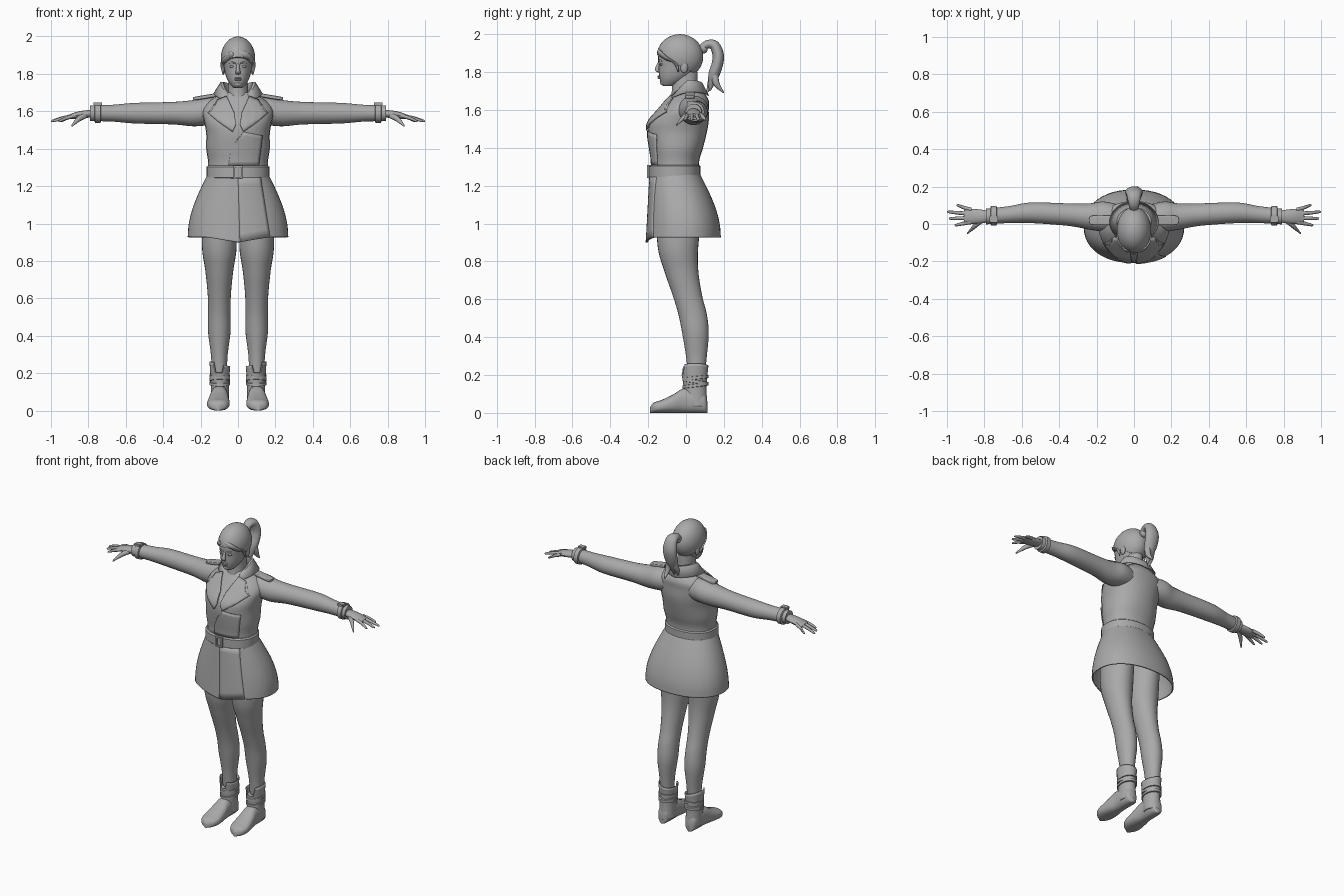
import bpy, bmesh, math
from mathutils import Vector
from mathutils.bvhtree import BVHTree

old = bpy.data.objects.get("Cube")
if old:
    bpy.data.objects.remove(old)

grey = bpy.data.materials.new("plain_grey")
grey.use_nodes = True
grey.diffuse_color = (.4, .4, .4, 1)
grey.node_tree.nodes["Principled BSDF"].inputs["Base Color"].default_value = grey.diffuse_color
X, Y, Z = Vector((1, 0, 0)), Vector((0, 1, 0)), Vector((0, 0, 1))


def finish(name, bm, mirror=False, thick=0):
    bmesh.ops.recalc_face_normals(bm, faces=bm.faces[:])
    mesh = bpy.data.meshes.new(name)
    bm.to_mesh(mesh)
    bm.free()
    mesh.materials.append(grey)
    mesh.polygons.foreach_set("use_smooth", [True] * len(mesh.polygons))
    mesh.set_sharp_from_angle(angle=math.radians(40))
    ob = bpy.data.objects.new(name, mesh)
    bpy.context.collection.objects.link(ob)
    if thick:
        mod = ob.modifiers.new("thickness", "SOLIDIFY")
        mod.thickness, mod.offset = thick, 0
    if mirror:
        ob.modifiers.new("mirror", "MIRROR")
    return ob


def skin(name, rows, closed=True, cap=True, **options):
    """Quads between rows of points."""
    bm = bmesh.new()
    verts = [[bm.verts.new(p) for p in row] for row in rows]
    n = len(verts[0])
    for a, b in zip(verts, verts[1:]):
        for i in range(n if closed else n - 1):
            j = (i + 1) % n
            bm.faces.new((a[i], a[j], b[j], b[i]))
    if closed and cap:
        bm.faces.new(verts[0])
        bm.faces.new(verts[-1])
    return finish(name, bm, **options)


def spline(rings, steps):
    points = [Vector((*r[:4], r[-1])) for r in rings]
    last = len(points) - 1
    out = []
    for i in range(last):
        start, end = points[i], points[i + 1]
        leave = (end - points[max(i - 1, 0)]) / 2
        arrive = (points[min(i + 2, last)] - start) / 2
        for s in range(steps):
            t = s / steps
            ease = t * t * (3 - 2 * t)
            out.append(start + (end - start) * ease + leave * (t * (1 - t) ** 2)
                       - arrive * (t * t * (1 - t)))
    return out + [points[last]]


def loft(name, rings, u, v=None, sides=28, steps=5, power=2, warp=None, **options):
    """Rings are x, y, z, half size along u and, unless round, half size along v."""
    path = spline(rings, steps)
    rows = []
    for k, ring in enumerate(path):
        ahead, behind = path[min(k + 1, len(path) - 1)], path[max(k - 1, 0)]
        w = v or Vector((ahead - behind)[:3]).cross(u).normalized()
        row = []
        for i in range(sides):
            angle = math.tau * i / sides
            c, s = math.cos(angle), math.sin(angle)
            p = (Vector(ring[:3]) + u * ring[3] * math.copysign(abs(c) ** (2 / power), c)
                 + w * ring[4] * math.copysign(abs(s) ** (2 / power), s))
            row.append(warp(p) if warp else p)
        rows.append(row)
    return skin(name, rows, **options)


def upright(name, rings, x=0, **options):
    """Rings are z, front y, back y, half width."""
    return loft(name, [(x, (front + back) / 2, z, half, (back - front) / 2)
                       for z, front, back, half in rings], X, Y, **options)


def band(name, centre, a, b, width, u, v, lip=.008, **options):
    """A raised strap around a limb or the waist."""
    axis = u.cross(v)
    rings = []
    for along, grow in ((-1, 0), (-.8, lip), (.8, lip), (1, 0)):
        p = Vector(centre) + axis * along * width / 2
        rings.append((*p, a + grow, b + grow))
    return loft(name, rings, u, v, steps=1, **options)


def place(name, bm, size, centre, **options):
    bmesh.ops.scale(bm, vec=size, verts=bm.verts[:])
    bmesh.ops.translate(bm, vec=centre, verts=bm.verts[:])
    return finish(name, bm, **options)


def ball(name, centre, size, **options):
    bm = bmesh.new()
    bmesh.ops.create_uvsphere(bm, u_segments=24, v_segments=16, radius=1)
    return place(name, bm, size, centre, **options)


def box(name, centre, size, **options):
    bm = bmesh.new()
    bmesh.ops.create_cube(bm, size=1)
    bmesh.ops.bevel(bm, geom=bm.edges[:], offset=.1, segments=2, affect="EDGES")
    return place(name, bm, size, centre, **options)


def patch(name, outline, base, lift, **options):
    """An x-z outline laid over the front of a base part."""
    tree = BVHTree.FromPolygons([v.co for v in base.data.vertices],
                                [tuple(p.vertices) for p in base.data.polygons])
    bm = bmesh.new()
    bm.faces.new([bm.verts.new((x, -1, z)) for x, z in outline])
    bmesh.ops.triangulate(bm, faces=bm.faces[:])
    for _ in range(3):
        bmesh.ops.subdivide_edges(bm, edges=bm.edges[:], cuts=1, use_grid_fill=True)
    for v in bm.verts:
        hit = tree.ray_cast(v.co, Y)[0] or tree.find_nearest(v.co)[0]
        v.co.y = hit.y - lift
    return finish(name, bm, thick=.008, **options)


# Coat body
torso = upright("coat_body", [
    (1.25, -.18, .07, .16), (1.33, -.18, .07, .16), (1.4, -.19, .09, .17), (1.48, -.2, .11, .17),
    (1.54, -.19, .12, .18), (1.6, -.14, .12, .19), (1.65, -.1, .12, .16), (1.7, -.06, .09, .08)], power=2.2)


# Skirt flaring in a quarter sine, dipping at the front overlap
def dip(p):
    low = max(0, 1.2 - p.z) * max(0, 1 - abs(p.x) * 6)
    return p - Z * low * .1 if p.y < -.1 else p


flare = []
for i in range(7):
    t = i / 6
    swell = math.sin(t * math.pi / 2) / 10
    flare.append((1.26 - t / 3, -.185 - t / 50, .07 + 1.1 * swell, .16 + 1.05 * swell))
skirt = upright("coat_skirt", flare, sides=48, power=2.2, warp=dip, cap=False, thick=.008)
patch("skirt_overlap", [(0, 1.25), (.01, .9), (.17, .93), (.12, 1.25)], skirt, .004)
patch("front_overlap", [(.03, 1.49), (-.01, 1.44), (-.04, 1.38), (-.05, 1.31), (.11, 1.31), (.13, 1.47)],
      torso, .003)
patch("lapel", [(.06, 1.68), (.11, 1.66), (.13, 1.62), (.13, 1.61), (.16, 1.59), (.1, 1.54),
                (.03, 1.49), (.01, 1.53), (.02, 1.59)], torso, .01, mirror=True)

# Belt and buckle
waist = Vector((0, -.06, 1.275))
band("belt", waist, .16, .128, .07, X, Y, sides=40, power=2.2)
buckle = waist - Y * .138
for side in (-1, 1):
    box("buckle_side", buckle + X * side * .02, (.01, .014, .07))
    box("buckle_bar", buckle + Z * side * .03, (.05, .014, .01))

# Folded collar, open at the front
rows = []
for radius, z, fall in ((.065, 1.67, 0), (.075, 1.735, .07), (.085, 1.735, .07), (.12, 1.675, .03)):
    row = []
    for i in range(33):
        angle = math.radians(-150 + 300 * i / 32)
        s, c = math.sin(angle), math.cos(angle)
        row.append((1.07 * radius * s, .01 + .9 * radius * c, z + .02 * abs(s) + fall * min(0, c)))
    rows.append(row)
skin("collar", rows, closed=False, thick=.007)

# Sleeves, shoulder tabs and wrist straps
loft("sleeve", [(.07, .03, 1.6, .07), (.16, .04, 1.6, .08, .075), (.24, .04, 1.59, .07), (.35, .05, 1.59, .06),
                (.55, .06, 1.59, .055), (.67, .05, 1.59, .045), (.79, .04, 1.59, .042)], Y, Z, mirror=True)
wrist = Vector((.75, .045, 1.59))
band("wrist_strap", wrist, .044, .044, .035, Y, Z, mirror=True)
box("strap_buckle", wrist + Z * .05 - Y * .02, (.045, .035, .016), mirror=True)
loft("shoulder_tab", [(.1, .02, 1.69, .025, .01), (.22, .02, 1.67, .025, .01), (.24, .02, 1.67, .01, .005)],
     Y, Z, power=5, mirror=True)

# Hands with fanned fingers
loft("palm", [(.77, .04, 1.59, .03, .02), (.85, .04, 1.58, .04, .02), (.91, .04, 1.57, .035, .01)],
     Y, Z, sides=16, mirror=True)
for i, (finger, tip) in enumerate((("index", .96), ("middle", .99), ("ring", 1), ("little", .95))):
    root, fan = .01 + i * .022, (i - 1.2) * .013
    loft(finger + "_finger", [(.87, root, 1.577, .011), (.87 / 2 + tip / 2, root + fan / 2, 1.565, .01),
                              (tip - .01, root + fan, 1.55, .007), (tip, root + fan, 1.547, .002)],
         Y, Z, sides=10, mirror=True)
loft("thumb", [(.81, .02, 1.58, .015), (.85, -.01, 1.56, .014), (.89, -.05, 1.52, .004)],
     Y, sides=12, mirror=True)

# Legs
leg = .1
upright("leg", [(.2, .01, .1, .04), (.3, 0, .11, .045), (.42, -.02, .12, .06), (.52, -.04, .11, .06),
                (.62, -.07, .085, .062), (.75, -.115, .065, .075), (.88, -.15, .065, .093),
                (1.1, -.16, .09, .09)], x=leg, mirror=True)


# Boots with a notched, slanting cuff
def notch(p):
    rise = max(0, p.z - .17)
    if p.y < .02 and abs(p.x - leg) < .022:
        return p - Z * rise * .6
    return p + Z * rise * (p.x - leg) * 3


def ankle_tilt(p):
    return p + Z * tilt * (p.y - .05)


upright("boot_shaft", [(.03, 0, .11, .045), (.14, -.01, .105, .045), (.25, -.02, .115, .052)],
        x=leg - .003, warp=notch, cap=False, thick=.007, mirror=True)
loft("boot_foot", [(leg + max(0, -y) / 25, y, height, half, height) for y, half, height in (
    (.113, .01, .03), (.1, .035, .05), (.05, .045, .06), (-.01, .047, .065), (-.07, .056, .048),
    (-.13, .06, .034), (-.17, .045, .027), (-.19, .01, .015))], X, Z, power=2.4, mirror=True)
for i, tilt in enumerate((.12, -.15, .1)):
    band("boot_strap", (leg - .003, .05, .145 + i * .02), .047, .06, .018, X, Y,
         warp=ankle_tilt, mirror=True)

# Neck and head
upright("neck", [(1.58, -.1, .06, .07), (1.7, -.075, .06, .055), (1.8, -.08, .06, .05)])
upright("head", [(1.725, -.118, -.07, .02), (1.735, -.13, -.04, .033), (1.76, -.138, 0, .052),
                 (1.79, -.142, .035, .065), (1.83, -.143, .06, .074), (1.88, -.147, .075, .08),
                 (1.93, -.135, .07, .075), (1.97, -.09, .03, .04)], power=2.1)
loft("nose", [(0, -.138, 1.86, .007), (0, -.146, 1.84, .008), (0, -.153, 1.815, .012),
              (0, -.148, 1.802, .013, .008), (0, -.14, 1.797, .005)], X, Y, sides=14)
for lip, z in (("upper_lip", 1.777), ("lower_lip", 1.769)):
    ball(lip, (0, -.14, z), (.02, .01, .005))
ball("chin", (0, -.12, 1.745), (.022, .018, .015))
ball("eye", (.03, -.13, 1.84), (.015, .01, .007), mirror=True)
loft("brow", [(.012, -.146, 1.856, .003), (.032, -.138, 1.862, .004), (.052, -.12, 1.857, .002)],
     Y, Z, sides=8, mirror=True)
ball("ear", (.078, -.01, 1.825), (.01, .02, .03), mirror=True)

# Hair cap trimmed along a sloping hairline
bm = bmesh.new()
bmesh.ops.create_uvsphere(bm, u_segments=32, v_segments=24, radius=1)
cut = bmesh.ops.bisect_plane(bm, geom=bm.verts[:] + bm.edges[:] + bm.faces[:], plane_co=(0, -1, .07),
                             plane_no=(0, -.5, -1), clear_outer=True)
bmesh.ops.edgeloop_fill(bm, edges=[e for e in cut["geom_cut"] if isinstance(e, bmesh.types.BMEdge)])
place("hair_cap", bm, (.092, .123, .118), (0, -.032, 1.882))

# Swept fringe running into sideburns
for side, parting in ((-1, -.03), (1, -.015)):
    loft("fringe", [(parting, -.14, 1.915, .008, .014), (side * .04, -.137, 1.9, .012, .018),
                    (side * .07, -.1, 1.87, .012, .018), (side * .08, -.055, 1.845, .01, .014),
                    (side * .08, -.04, 1.8, .003)], Y, sides=12)

# Ponytail with split curled ends
ball("hair_tie", (0, .095, 1.925), (.027, .02, .027))
loft("ponytail", [(0, .075, 1.915, .02), (0, .11, 1.945, .03, .022), (0, .15, 1.94, .038, .027),
                  (0, .17, 1.89, .046, .03), (0, .165, 1.84, .046, .03), (0, .145, 1.78, .036, .028),
                  (0, .125, 1.7, .004)], X, sides=20)
for side, middle, end in ((-1, .13, .11), (1, .16, .2)):
    loft("ponytail_curl", [(side * .015, .15, 1.8, .02), (side * .022, middle, 1.74, .017),
                           (side * .02, end, 1.69, .003)], X, sides=12)
